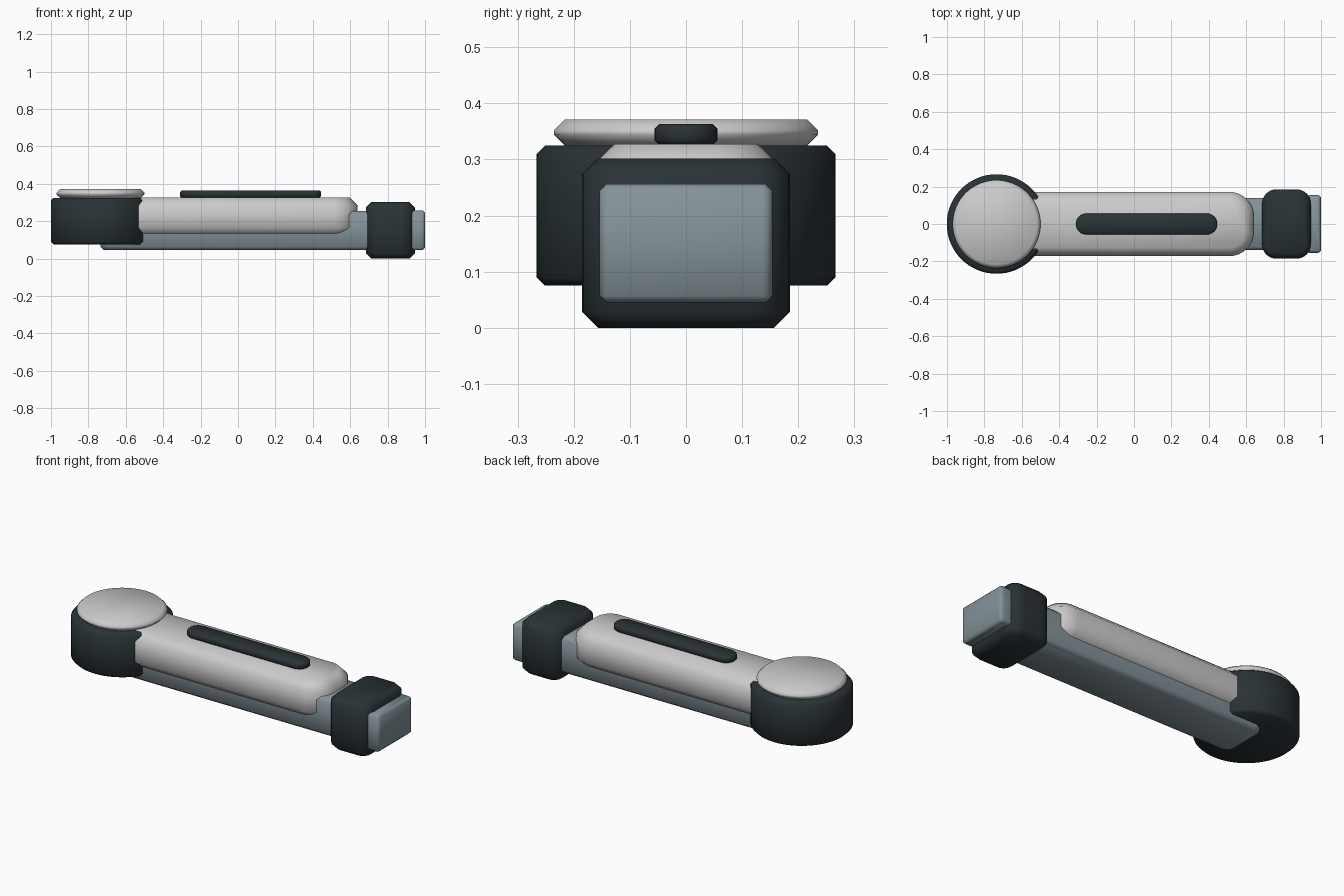
import bpy, bmesh, math

if "Cube" in bpy.data.objects:
    bpy.data.objects.remove(bpy.data.objects["Cube"])


def material(name, rgb):
    m = bpy.data.materials.new(name)
    m.diffuse_color = (*rgb, 1)
    m.use_nodes = True
    m.node_tree.nodes["Principled BSDF"].inputs["Base Color"].default_value = m.diffuse_color
    return m


light = material("light_grey", (0.78, 0.78, 0.78))
dark = material("charcoal", (0.022, 0.032, 0.036))
slate = material("slate", (0.23, 0.29, 0.32))


def outline(x0, x1, hw, r, inset, steps):
    """Rounded rectangle in plan, pulled in by inset."""
    pts = []
    for i, (cx, cy) in enumerate([(x1 - r, hw - r), (x0 + r, hw - r),
                                  (x0 + r, r - hw), (x1 - r, r - hw)]):
        for k in range(steps + 1):
            a = math.pi / 2 * (i + k / steps)
            pts.append((cx + (r - inset) * math.cos(a), cy + (r - inset) * math.sin(a)))
    return pts


def slab(name, x0, x1, hw, z0, z1, r, bevel, mat, steps=8):
    """Rounded plan extruded in z, with bevelled top and bottom rims."""
    bm = bmesh.new()
    rings = []
    for z, inset in ((z0, bevel), (z0 + bevel, 0), (z1 - bevel, 0), (z1, bevel)):
        rings.append([bm.verts.new((x, y, z))
                      for x, y in outline(x0, x1, hw, r, inset, steps)])
    n = len(rings[0])
    for a, b in zip(rings, rings[1:]):
        for i in range(n):
            j = (i + 1) % n
            bm.faces.new((a[i], a[j], b[j], b[i]))
    bm.faces.new(rings[0][::-1])
    bm.faces.new(rings[-1])
    bmesh.ops.remove_doubles(bm, verts=bm.verts, dist=1e-5)
    bmesh.ops.recalc_face_normals(bm, faces=bm.faces)
    me = bpy.data.meshes.new(name)
    bm.to_mesh(me)
    bm.free()
    me.materials.append(mat)
    ob = bpy.data.objects.new(name, me)
    bpy.context.collection.objects.link(ob)
    bpy.ops.object.select_all(action='DESELECT')
    ob.select_set(True)
    bpy.context.view_layer.objects.active = ob
    bpy.ops.object.shade_smooth_by_angle(angle=math.radians(50))
    return ob


def disc(name, cx, radius, z0, z1, bevel, mat):
    return slab(name, cx - radius, cx + radius, radius, z0, z1, radius, bevel, mat, 16)


# round joint at the left end
disc("joint_housing", -0.735, 0.266, 0.075, 0.325, 0.015, dark)
disc("joint_cap", -0.735, 0.235, 0.325, 0.371, 0.019, light)

# arm: inner spine, outer shell, top inlay
slab("arm_spine", -0.735, 0.95, 0.14, 0.045, 0.255, 0.06, 0.018, slate)
slab("arm_shell", -0.72, 0.64, 0.172, 0.12, 0.328, 0.13, 0.045, light)
slab("top_inlay", -0.31, 0.445, 0.056, 0.326, 0.363, 0.0555, 0.008, dark)

# end cuff and protruding tip
slab("end_cuff", 0.685, 0.945, 0.185, 0.0, 0.302, 0.075, 0.028, dark)
slab("end_tip", 0.92, 1.0, 0.154, 0.045, 0.256, 0.018, 0.012, slate, 4)
